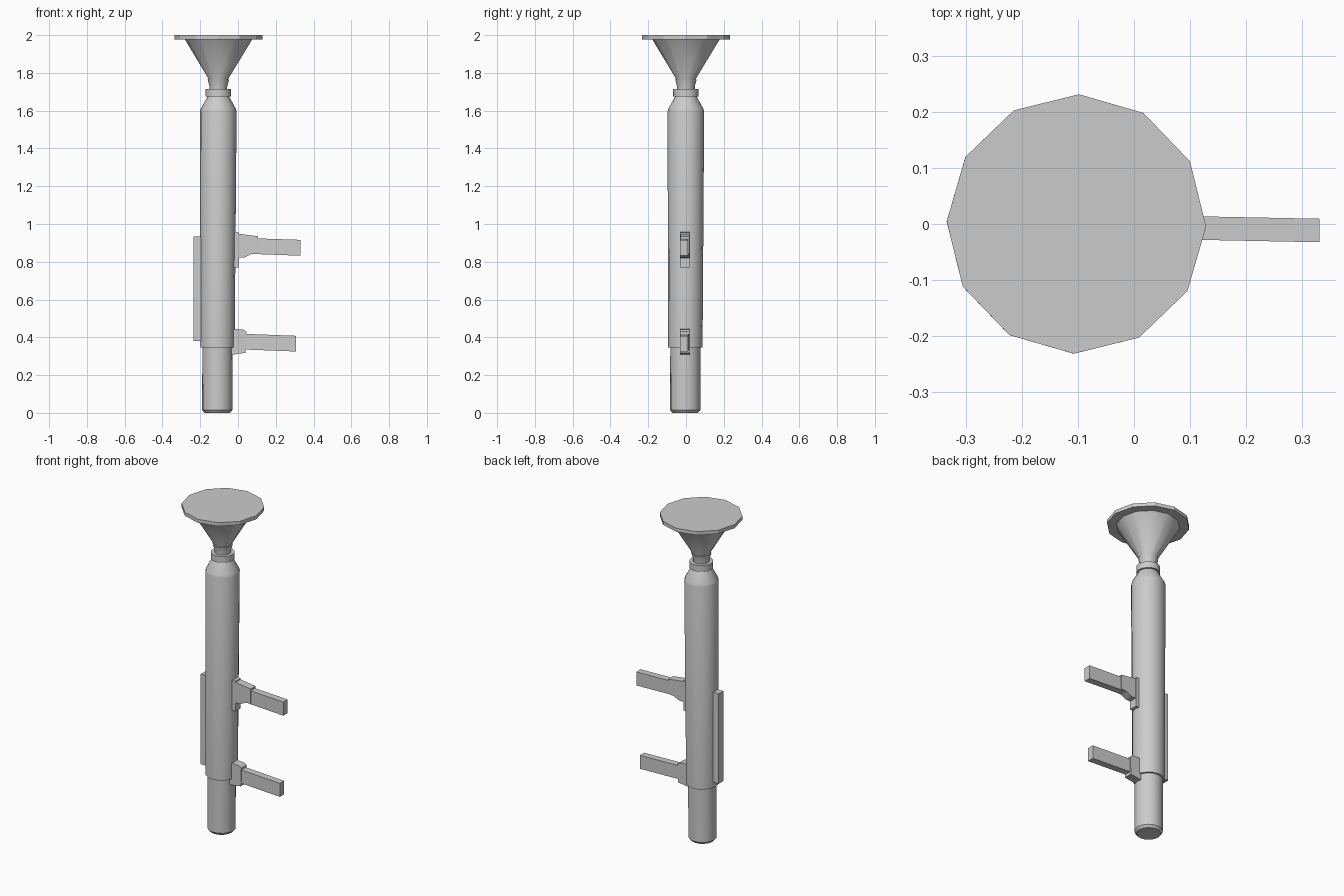
import bpy, bmesh, math

if "Cube" in bpy.data.objects:
    bpy.data.objects.remove(bpy.data.objects["Cube"])


def finish(name, bm, smooth=False):
    bmesh.ops.recalc_face_normals(bm, faces=bm.faces)
    mesh = bpy.data.meshes.new(name)
    bm.to_mesh(mesh)
    bm.free()
    ob = bpy.data.objects.new(name, mesh)
    bpy.context.collection.objects.link(ob)
    if smooth:
        bpy.ops.object.select_all(action='DESELECT')
        ob.select_set(True)
        bpy.context.view_layer.objects.active = ob
        bpy.ops.object.shade_smooth_by_angle(angle=math.radians(35))
    return ob


def lathe(name, profile, sides, smooth=True):
    """Closed turned part around the slightly leaning tube axis."""
    bm = bmesh.new()
    rings = []
    for r, z in profile:
        cx, cy = -0.11 + 0.0035 * z, -0.004 + 0.002 * z
        ring = []
        for i in range(sides):
            a = math.tau * i / sides - 0.02
            ring.append(bm.verts.new((cx + r * math.cos(a), cy + r * math.sin(a), z)))
        rings.append(ring)
    for lo, hi in zip(rings, rings[1:]):
        for i in range(sides):
            j = (i + 1) % sides
            bm.faces.new((lo[i], lo[j], hi[j], hi[i]))
    bm.faces.new(rings[0][::-1])
    bm.faces.new(rings[-1])
    return finish(name, bm, smooth)


def slab(name, outline, width, y=-0.005, skew=0.0):
    """Side outline in x-z, extruded across y; skew swings it sideways."""
    bm = bmesh.new()
    a, b = ([bm.verts.new((px, y + s * width / 2 + skew * px, pz)) for px, pz in outline]
            for s in (-1, 1))
    n = len(outline)
    bm.faces.new(a)
    bm.faces.new(b[::-1])
    for i in range(n):
        j = (i + 1) % n
        bm.faces.new((a[i], b[i], b[j], a[j]))
    return finish(name, bm)


# Lower inner tube with bevelled foot
lathe("inner_tube", [(0.068, 0), (0.080, 0.015), (0.080, 0.40)], 16)

# Main sleeve with tapered shoulder
lathe("main_tube", [(0.091, 0.345), (0.097, 1.595), (0.093, 1.61), (0.057, 1.675)], 16)

# Collar and neck
lathe("collar", [(0.067, 1.675), (0.067, 1.714)], 16)
lathe("neck", [(0.047, 1.67), (0.047, 1.728), (0.057, 1.765)], 12)

# Flared cone and flat rim disc
lathe("funnel_cone", [(0.052, 1.755), (0.052, 1.768), (0.180, 1.98)], 12)
lathe("rim_disc", [(0.232, 1.978), (0.232, 2.0)], 12, smooth=False)

# Rear rail
slab("rear_rail", [(-0.235, 0.38), (-0.18, 0.38), (-0.18, 0.935), (-0.235, 0.935)], 0.045)

# Upper handle: base plate, tapered bracket, grip
slab("upper_base", [(-0.04, 0.77), (0.004, 0.77), (0.004, 0.955), (-0.04, 0.96)], 0.052)
slab("upper_bracket", [(-0.02, 0.82), (0.035, 0.823), (0.07, 0.84), (0.107, 0.844),
                       (0.107, 0.935), (0.004, 0.948), (-0.02, 0.948)], 0.048)
slab("upper_grip", [(0.09, 0.841), (0.332, 0.832), (0.332, 0.916), (0.09, 0.924)],
     0.042, skew=-0.02)

# Lower handle: bracket, grip
slab("lower_bracket", [(-0.05, 0.308), (-0.03, 0.308), (0.04, 0.318), (0.044, 0.43),
                       (0.028, 0.441), (-0.05, 0.447)], 0.052)
slab("lower_grip", [(0.02, 0.336), (0.308, 0.325), (0.308, 0.408), (0.02, 0.419)],
     0.042, skew=-0.02)
